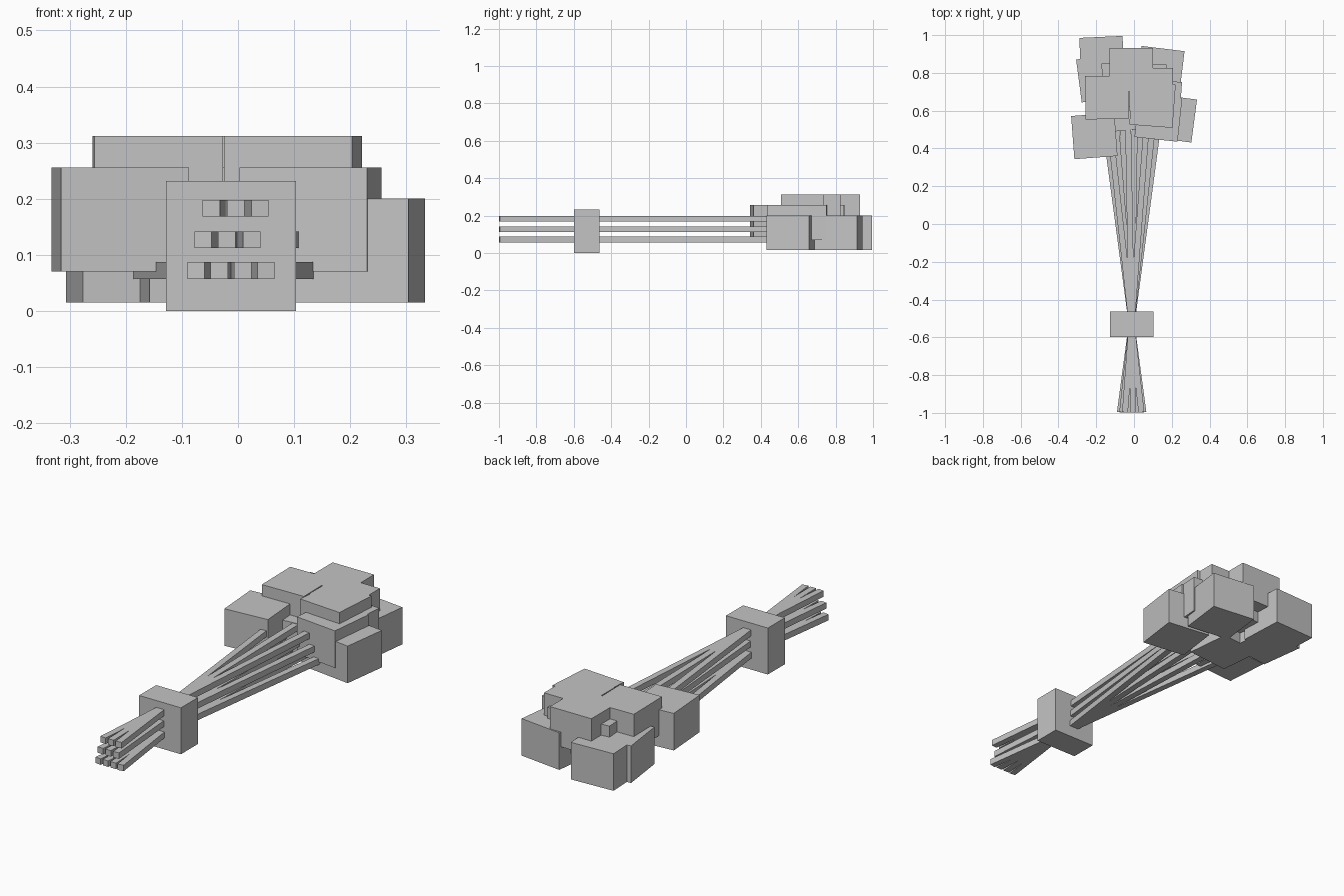
import bpy
import math
from mathutils import Matrix, Vector

if "Cube" in bpy.data.objects:
    bpy.data.objects.remove(bpy.data.objects["Cube"])

grey = bpy.data.materials.new("soft grey")
grey.diffuse_color = (0.55, 0.55, 0.55, 1)
grey.use_nodes = True
grey.node_tree.nodes["Principled BSDF"].inputs["Base Color"].default_value = grey.diffuse_color


def box(name, centre, size, turn=0.0):
    """Box with a given centre and size, turned about z in degrees."""
    bpy.ops.mesh.primitive_cube_add(size=1)
    ob = bpy.context.object
    ob.name = name
    ob.data.transform(Matrix.Diagonal((*size, 1)))
    ob.rotation_euler.z = math.radians(turn)
    ob.location = centre
    ob.data.materials.append(grey)
    return ob


# Wrap that ties the bunch together
TIE = Vector((-0.0125, -0.53))
box("wrap", (TIE.x, TIE.y, 0.116), (0.231, 0.135, 0.232))

# Stems fan out from the wrap in three layers: layer height -> angles
stems = {
    0.072: (-7.6, -2.6, 2.6, 7.6),
    0.127: (-6.1, -0.9, 4.5),
    0.183: (-4.3, 1.0, 6.3),
}
for z, angles in stems.items():
    for a in angles:
        t = math.radians(a)
        front, back = -0.467 / math.cos(t), 1.2 / math.cos(t)
        mid = TIE + Vector((-math.sin(t), math.cos(t))) * (front + back) / 2
        box("stem", (mid.x, mid.y, z), (0.031, back - front, 0.03), a)

# Blossom blocks: layer centre height -> (x, y, angle)
blossoms = {
    0.108: ((-0.178, 0.772, 7.5), (-0.170, 0.876, 2.6), (0.205, 0.560, -7.5),
            (0.140, 0.815, -7.0), (-0.055, 0.610, 5.8)),
    0.163: ((-0.210, 0.466, 4.3), (0.129, 0.562, -6.3), (0.132, 0.645, -4.0),
            (0.055, 0.735, -2.0), (-0.050, 0.745, 4.5)),
    0.2195: ((-0.143, 0.670, 1.0), (0.098, 0.632, -4.3), (-0.015, 0.817, 0.0),
             (0.091, 0.712, 0.0)),
}
for z, group in blossoms.items():
    for x, y, a in group:
        box("blossom", (x, y, z), (0.229, 0.229, 0.185), a)
